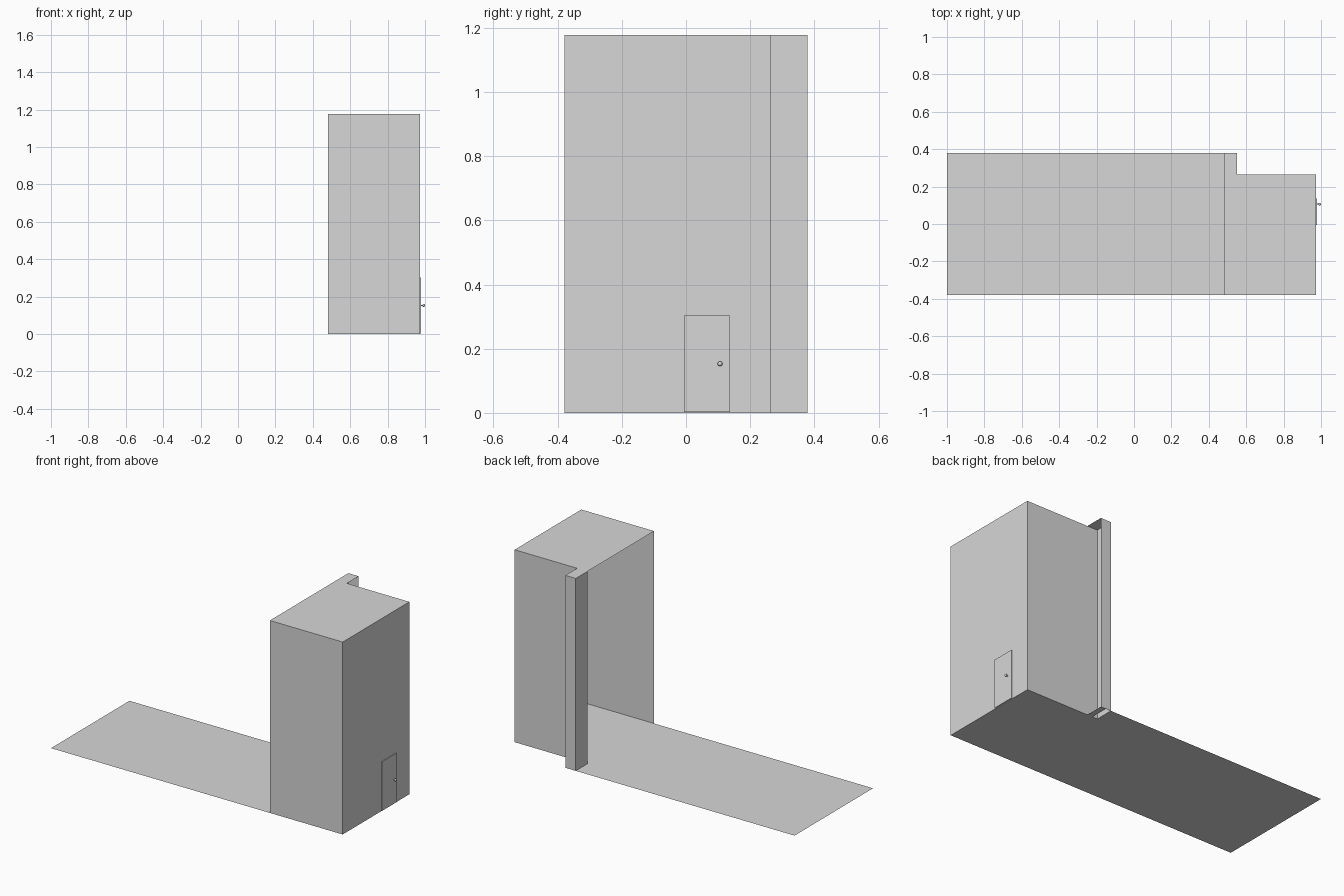
import bpy, bmesh
from mathutils import Matrix

if "Cube" in bpy.data.objects:
    bpy.data.objects.remove(bpy.data.objects["Cube"])

X0, X1, XP, XF = 0.481, 0.974, 0.551, -1.0   # room opening, end wall, recess edge, floor end
YF, YB, YR = -0.379, 0.265, 0.379            # front wall, back wall, recess wall
H = 1.177

grey = bpy.data.materials.new("light grey")
grey.diffuse_color = (0.68, 0.68, 0.68, 1)
grey.use_nodes = True
grey.node_tree.nodes["Principled BSDF"].inputs["Base Color"].default_value = grey.diffuse_color


def add_object(name, bm):
    me = bpy.data.meshes.new(name)
    bm.to_mesh(me)
    bm.free()
    me.materials.append(grey)
    ob = bpy.data.objects.new(name, me)
    bpy.context.collection.objects.link(ob)
    return ob


def sheet(name, *polys):
    """Thin surface made from one or more flat polygons."""
    bm = bmesh.new()
    for p in polys:
        bm.faces.new([bm.verts.new(c) for c in p])
    bmesh.ops.remove_doubles(bm, verts=bm.verts, dist=1e-5)
    return add_object(name, bm)


def wall(name, a, b):
    """Upright sheet from plan point a to b."""
    return sheet(name, [(*a, 0), (*b, 0), (*b, H), (*a, H)])


def rect(x0, x1, y0, y1, z=0):
    return [(x0, y0, z), (x1, y0, z), (x1, y1, z), (x0, y1, z)]


# Floor, leaving a narrow slot next to the recess wall
XS = 0.516
sheet("floor",
      rect(XF, X0, YF, YR), rect(X0, X1, YF, YB), rect(XS, XP, YB, YR))

# Roof, L-shaped over room and recess
sheet("roof", [(X0, YF, H), (X1, YF, H), (X1, YB, H), (XP, YB, H),
               (XP, YR, H), (X0, YR, H)])

# Walls; the room is open towards the long floor
wall("front_wall", (X0, YF), (X1, YF))
wall("end_wall", (X1, YF), (X1, YB))
wall("back_wall", (X1, YB), (X0, YB))
wall("recess_back_wall", (XP, YR), (X0, YR))
wall("recess_side_wall", (X0, YR), (X0, YB))

# Door slab on the end wall
bm = bmesh.new()
bmesh.ops.create_cube(bm, size=1, matrix=Matrix.Translation((X1 + 0.0025, 0.0655, 0.153))
                      @ Matrix.Diagonal((0.005, 0.143, 0.30, 1)))
add_object("door", bm)

# Door knob with a short stem
bm = bmesh.new()
bmesh.ops.create_uvsphere(bm, u_segments=16, v_segments=10, radius=0.0075,
                          matrix=Matrix.Translation((0.9925, 0.106, 0.153)))
bmesh.ops.create_cone(bm, cap_ends=True, segments=12, radius1=0.003, radius2=0.003, depth=0.012,
                      matrix=Matrix.Translation((0.983, 0.106, 0.153))
                      @ Matrix.Rotation(1.5707963, 4, 'Y'))
for f in bm.faces:
    f.smooth = len(f.verts) < 5
add_object("door_knob", bm)
